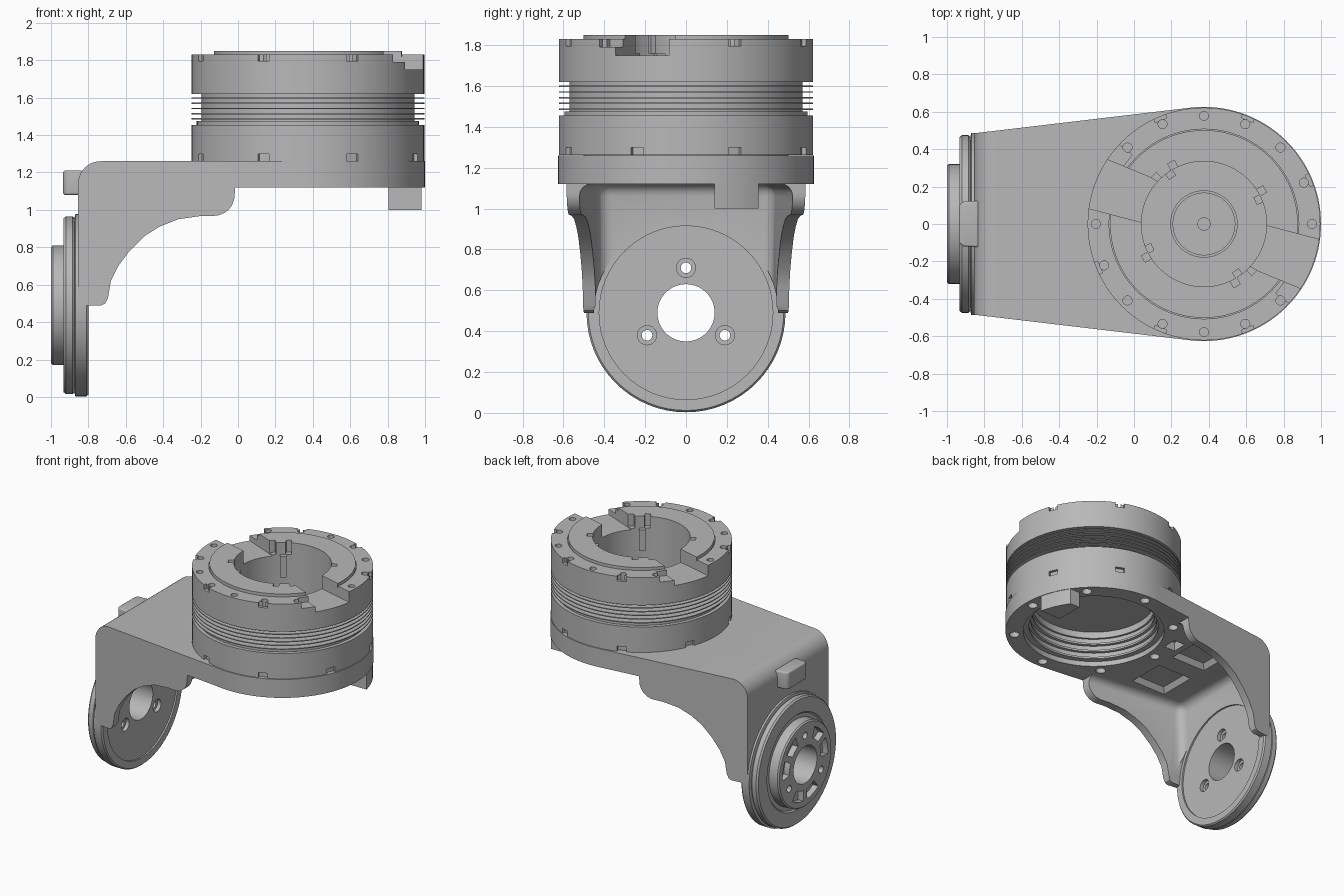
import bpy, bmesh, math
from math import sin, cos, radians
from mathutils import Matrix

old = bpy.data.objects.get("Cube")
if old:
    bpy.data.objects.remove(old, do_unlink=True)

grey = bpy.data.materials.new("machined grey")
grey.use_nodes = True
grey.diffuse_color = (0.48, 0.48, 0.48, 1)
grey.node_tree.nodes["Principled BSDF"].inputs["Base Color"].default_value = (0.48, 0.48, 0.48, 1)

RING_X = 0.374      # axis of the round housing
HUB_Z = 0.49        # axis of the pivot disc
TO_RING = Matrix.Translation((RING_X, 0, 0))
TO_HUB = Matrix.Translation((0, 0, HUB_Z)) @ Matrix.Rotation(radians(-90), 4, 'Y')
TO_SIDE = Matrix.Rotation(radians(90), 4, 'X')


def finish(name, bm, matrix=None):
    if matrix:
        bm.transform(matrix)
    bmesh.ops.recalc_face_normals(bm, faces=bm.faces)
    mesh = bpy.data.meshes.new(name)
    bm.to_mesh(mesh)
    bm.free()
    mesh.materials.append(grey)
    obj = bpy.data.objects.new(name, mesh)
    bpy.context.collection.objects.link(obj)
    return obj


def arc(cx, cy, r, start, end, n):
    steps = [radians(start + (end - start) * i / n) for i in range(n + 1)]
    return [(cx + r * cos(a), cy + r * sin(a)) for a in steps]


def prism(name, pts, lo, hi, matrix=None, bevel=0):
    bm = bmesh.new()
    face = bm.faces.new([bm.verts.new((x, y, lo)) for x, y in pts])
    top = bmesh.ops.extrude_face_region(bm, geom=[face])["geom"]
    bmesh.ops.translate(bm, vec=(0, 0, hi - lo), verts=[v for v in top if isinstance(v, bmesh.types.BMVert)])
    if bevel:
        bmesh.ops.bevel(bm, geom=bm.edges[:], offset=bevel, segments=4, profile=0.5, affect='EDGES')
    return finish(name, bm, matrix)


def lathe(name, profile, matrix, closed=False, steps=96):
    bm = bmesh.new()
    verts = [bm.verts.new((r, 0, h)) for r, h in profile]
    ends = verts[1:] + verts[:1] if closed else verts[1:]
    edges = [bm.edges.new(pair) for pair in zip(verts, ends)]
    bmesh.ops.spin(bm, geom=verts + edges, axis=(0, 0, 1), cent=(0, 0, 0), angle=math.tau, steps=steps)
    bmesh.ops.remove_doubles(bm, verts=bm.verts, dist=0.00005)
    return finish(name, bm, matrix)


def peg(r, lo, hi, matrix, distance=0, angle=0, sides=20):
    x, y = distance * cos(radians(angle)), distance * sin(radians(angle))
    return prism("peg", arc(x, y, r, 0, 360 - 360 / sides, sides - 1), lo, hi, matrix)


def radial_box(r0, r1, width, lo, hi, angle, name="block"):
    w = width / 2
    turn = TO_RING @ Matrix.Rotation(radians(angle), 4, 'Z')
    return prism(name, [(r0, -w), (r1, -w), (r1, w), (r0, w)], lo, hi, turn)


def frustum(x, y, half_x, half_y, lo, hi, taper):
    bm = bmesh.new()
    bmesh.ops.create_cone(bm, cap_ends=True, segments=4, radius1=math.sqrt(2),
                          radius2=math.sqrt(2) * taper, depth=hi - lo)
    bm.transform(Matrix.Translation((x, y, (lo + hi) / 2)) @ Matrix.Diagonal((half_x, half_y, 1, 1))
                 @ Matrix.Rotation(radians(45), 4, 'Z'))
    return finish("pocket", bm)


def carve(target, tools, operation='DIFFERENCE'):
    # Join the tools, apply one boolean, then drop them
    bm = bmesh.new()
    for tool in tools:
        bm.from_mesh(tool.data)
        bpy.data.objects.remove(tool, do_unlink=True)
    cutter = finish("cutter", bm)
    cutter.hide_render = True
    mod = target.modifiers.new("carve", 'BOOLEAN')
    mod.operation, mod.solver, mod.object = operation, 'EXACT', cutter
    bpy.context.view_layer.update()
    result = bpy.data.meshes.new_from_object(target.evaluated_get(bpy.context.evaluated_depsgraph_get()))
    target.modifiers.clear()
    target.data = result
    bpy.data.objects.remove(cutter, do_unlink=True)


# Bracket arm: tapered plan crossed with the side silhouette
plan = arc(RING_X, 0, 0.626, -97, 97, 64) + [(-0.855, 0.485), (-0.855, -0.485)]
bracket = prism("bracket_arm", plan, 0.3, 1.26)
side = [(-0.95, 0.49), (-0.73, 0.49), (-0.71, 0.5), (-0.695, 0.53), (-0.68, 0.62), (-0.64, 0.7),
        (-0.58, 0.78), (-0.5, 0.86), (-0.42, 0.91), (-0.32, 0.95), (-0.2, 0.967)]
side += arc(-0.13, 1.08, 0.112, -90, 0, 8)
side += [(-0.015, 1.12), (1.1, 1.12), (1.1, 1.3), (-0.95, 1.3)]
carve(bracket, [prism("silhouette", side, -1, 1, TO_SIDE)], 'INTERSECT')
corner = arc(-0.735, 1.14, 0.12, 90, 180, 10) + [(-0.95, 1.14), (-0.95, 1.35), (-0.735, 1.35)]
carve(bracket, [prism("corner", corner, -1, 1, TO_SIDE)])

# Hollow underside, housing bore, disc seat and underside pockets
cavity = [(-0.8, -0.43), (0.3, -0.56), (0.3, 0.56), (-0.8, 0.43)]
carve(bracket, [prism("cavity", cavity, 0.2, 1.121, bevel=0.06)])
carve(bracket, [peg(0.5, 1.0, 1.4, TO_RING, sides=96), peg(0.45, 0.7, 0.95, TO_HUB, sides=64)])
carve(bracket, [frustum(-0.44, s * 0.22, 0.16, 0.16, 1.1, 1.16, 0.75) for s in (-1, 1)]
      + [frustum(-0.2, 0.21, 0.05, 0.06, 1.1, 1.18, 0.75)]
      + [peg(0.035, 1.1, 1.2, TO_RING, 0.565, 45 * i) for i in range(8)])

# Stop key under the flange and lug on the rear wall
prism("stop_key", arc(0, 0, 0.622, 13, 34.8, 6) + [(0.43, 0.355), (0.43, 0.14)], 1.0, 1.13, TO_RING)
prism("rear_lug", [(-0.83, -0.125), (-0.83, 0.125), (-0.915, 0.12), (-0.935, 0.1), (-0.935, -0.1),
                   (-0.915, -0.12)], 1.08, 1.21, bevel=0.012)

# Round housing with cooling fins
profile = [(0, 1.36), (0.43, 1.36), (0.43, 1.31)]
for i in range(3):      # stepped bore
    r, z = 0.445 + 0.012 * i, 1.31 - 0.05 * i
    profile += [(r, z), (r, z - 0.035), (r - 0.01, z - 0.035), (r - 0.01, z - 0.05)]
profile += [(0.501, 1.16), (0.501, 1.262), (0.622, 1.262), (0.622, 1.455), (0.595, 1.455), (0.595, 1.475),
            (0.57, 1.475)]
for i in range(5):
    z = 1.483 + 0.028 * i
    profile += [(0.57, z), (0.622, z), (0.622, z + 0.007), (0.57, z + 0.007)]
profile += [(0.57, 1.62), (0.622, 1.62), (0.622, 1.83), (0.507, 1.83), (0.507, 1.82), (0.502, 1.82), (0.502, 1.85),
            (0.335, 1.85), (0.335, 1.41), (0.18, 1.41), (0.18, 1.43), (0.165, 1.43), (0.165, 1.41),
            (0.035, 1.41), (0.035, 1.45), (0, 1.45)]
housing = lathe("finned_housing", profile, TO_RING)

# Two opposite notches through the top ring, each with a shallow screw seat beside it
notch = [(-0.7, 0.105), (-0.3, 0.0), (-0.2, 0.2), (-0.29, 0.25), (-0.7, 0.42)]
carve(housing, [prism("notch", notch, 1.75, 1.9, TO_RING @ Matrix.Rotation(radians(a), 4, 'Z')) for a in (0, 180)])
carve(housing, [radial_box(0.53, 0.7, 0.13, 1.79, 1.9, a) for a in (143, 323)])

# Screw holes, inner clip slots, and open rim slots at both edges
carve(housing, [peg(0.024, 1.77, 1.9, TO_RING, 0.578, 22.5 * i) for i in range(16) if i not in (7, 15)]
      + [radial_box(0.3, 0.375, 0.04, 1.76, 1.9, a + b) for a in (30, 118, 136) for b in (0, 180)])
carve(housing, [radial_box(0.6, 0.7, 0.066, lo, hi, 22.5 + 45 * i)
                for i in range(8) for lo, hi in ((1.795, 1.86), (1.23, 1.3))])
for n, angle in enumerate((124, 204, 304, 24)):
    radial_box(0.3, 0.345, 0.045, 1.6, 1.76, angle, f"inner_clip_{n + 1}")

# Pivot disc with hub
disc = lathe("pivot_disc", [(0.14, 0.812), (0.425, 0.812), (0.425, 0.8), (0.478, 0.8), (0.487, 0.81), (0.487, 0.87),
                            (0.465, 0.875), (0.475, 0.885), (0.475, 0.92), (0.465, 0.932), (0.36, 0.932), (0.35, 0.92),
                            (0.32, 0.92), (0.32, 0.99), (0.31, 1.0), (0.14, 1.0)], TO_HUB, closed=True, steps=64)
# Local +x of the hub points up, so the first screw is on top
slots = []
for a in (40, 80, 160, 200, 280, 320):
    slots.append(prism("slot", arc(0, 0, 0.27, a - 15, a + 15, 6) + arc(0, 0, 0.19, a + 13, a - 13, 6), 0.955, 1.1, TO_HUB))
carve(disc, slots + [peg(0.026, 0.7, 1.1, TO_HUB, 0.22, a) for a in (0, 120, 240)])
carve(disc, [peg(0.047, 0.7, 0.84, TO_HUB, 0.22, a) for a in (0, 120, 240)])

# Smooth curves, sharp edges
bpy.ops.object.select_all(action='DESELECT')
for obj in bpy.context.collection.objects:
    if obj.type == 'MESH' and obj.data.materials and obj.data.materials[0] == grey:
        obj.select_set(True)
        bpy.context.view_layer.objects.active = obj
bpy.ops.object.shade_smooth_by_angle(angle=radians(30))
